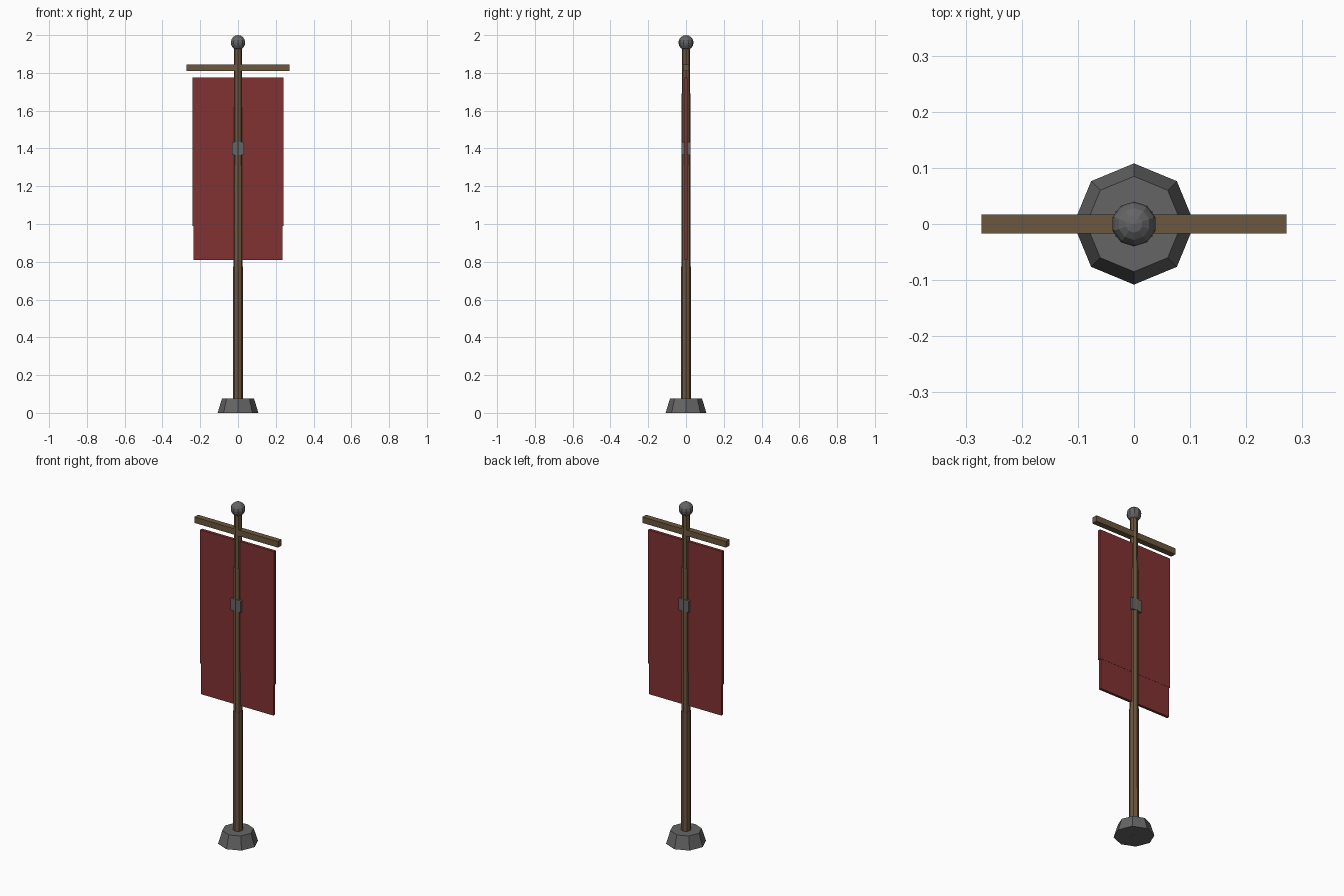
import bpy, math

if "Cube" in bpy.data.objects:
    bpy.data.objects.remove(bpy.data.objects["Cube"])


def material(name, rgb):
    m = bpy.data.materials.new(name)
    m.diffuse_color = (*rgb, 1)
    m.use_nodes = True
    m.node_tree.nodes["Principled BSDF"].inputs["Base Color"].default_value = m.diffuse_color
    return m


WOOD = material("brown wood", (0.15, 0.095, 0.048))
IRON = material("grey iron", (0.13, 0.13, 0.13))
CLOTH = material("red cloth", (0.22, 0.032, 0.032))


def finish(name, mat):
    ob = bpy.context.object
    ob.name = name
    ob.data.materials.append(mat)
    return ob


def box(name, mat, half_x, half_y, z0, z1):
    bpy.ops.mesh.primitive_cube_add(size=1, location=(0, 0, (z0 + z1) / 2))
    ob = finish(name, mat)
    ob.scale = (2 * half_x, 2 * half_y, z1 - z0)
    bpy.ops.object.transform_apply(location=False, rotation=False, scale=True)
    return ob


def octagon(name, mat, r0, r1, z0, z1):
    bpy.ops.mesh.primitive_cone_add(vertices=8, radius1=r0, radius2=r1,
                                    depth=z1 - z0, location=(0, 0, (z0 + z1) / 2))
    return finish(name, mat)


# Weighted foot
octagon("base", IRON, 0.108, 0.085, 0, 0.075)

# Pole in three overlapping sections, thinner towards the top
octagon("lower_pole", WOOD, 0.027, 0.026, 0, 0.775)
octagon("middle_pole", WOOD, 0.025, 0.024, 0.69, 1.62)
octagon("upper_pole", WOOD, 0.023, 0.022, 1.43, 1.95)

# Ball on top
bpy.ops.mesh.primitive_uv_sphere_add(segments=10, ring_count=8, radius=0.04,
                                     location=(0, 0, 1.96))
finish("finial", IRON)

# Crossbar and the clamp halfway up
box("crossbar", WOOD, 0.272, 0.017, 1.81, 1.845)
box("clamp", IRON, 0.033, 0.023, 1.365, 1.435)

# Hanging banner with a slightly narrower tail
box("banner", CLOTH, 0.24, 0.009, 0.99, 1.775)
box("banner_tail", CLOTH, 0.235, 0.008, 0.81, 0.99)
